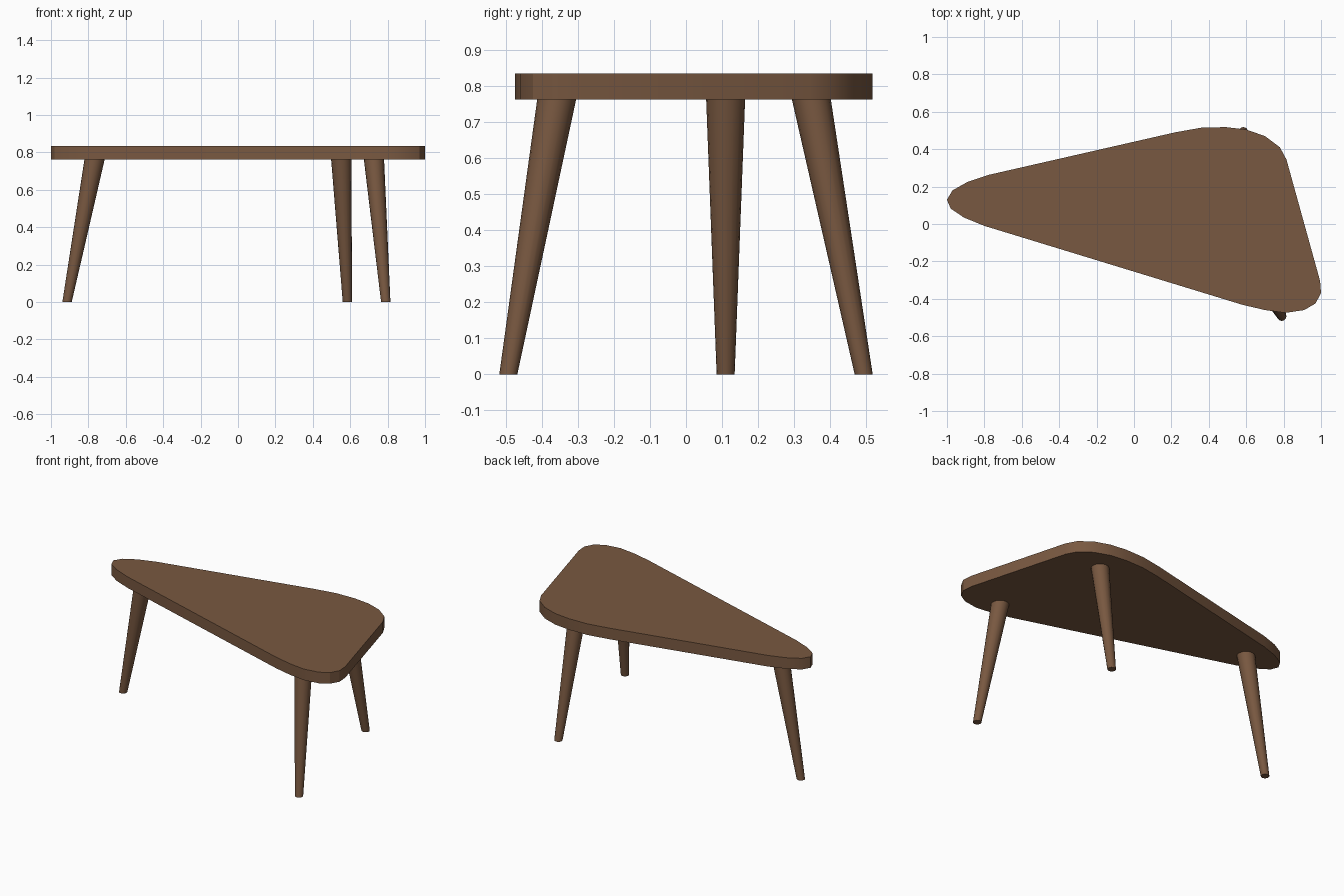
import bpy, bmesh, math

if "Cube" in bpy.data.objects:
    bpy.data.objects.remove(bpy.data.objects["Cube"])

wood = bpy.data.materials.new("walnut")
wood.diffuse_color = (0.19, 0.098, 0.052, 1)
wood.use_nodes = True
wood.node_tree.nodes["Principled BSDF"].inputs["Base Color"].default_value = wood.diffuse_color

TOP_LOW, TOP_HIGH = 0.762, 0.835


def make_object(name, bm, smooth_angle):
    bmesh.ops.recalc_face_normals(bm, faces=bm.faces)
    mesh = bpy.data.meshes.new(name)
    bm.to_mesh(mesh)
    bm.free()
    mesh.materials.append(wood)
    obj = bpy.data.objects.new(name, mesh)
    bpy.context.collection.objects.link(obj)
    bpy.ops.object.select_all(action='DESELECT')
    obj.select_set(True)
    bpy.context.view_layer.objects.active = obj
    bpy.ops.object.shade_smooth_by_angle(angle=math.radians(smooth_angle))
    return obj


# Tabletop: rounded triangle outline, extruded
outline = [
    (-1.0, 0.13), (-0.98, 0.082), (-0.91, 0.035), (-0.80, -0.01),      # left tip
    (0.58, -0.432), (0.70, -0.46), (0.81, -0.475), (0.91, -0.46),      # front right corner
    (0.97, -0.425), (1.0, -0.37), (0.995, -0.305),
    (0.815, 0.345), (0.78, 0.41), (0.70, 0.47), (0.60, 0.505),         # back right corner
    (0.49, 0.518), (0.36, 0.515), (0.22, 0.49),
    (-0.78, 0.262), (-0.89, 0.225), (-0.97, 0.18),                     # back to the tip
]
bm = bmesh.new()
base = bm.faces.new([bm.verts.new((x, y, TOP_LOW)) for x, y in outline])
slab = bmesh.ops.extrude_face_region(bm, geom=[base], use_keep_orig=True)
for v in slab["geom"]:
    if isinstance(v, bmesh.types.BMVert):
        v.co.z = TOP_HIGH
make_object("tabletop", bm, 30)


# Legs: splayed tapered cones with level ends
def make_leg(name, foot, head):
    bm = bmesh.new()
    bmesh.ops.create_cone(bm, cap_ends=True, segments=16, radius1=0.025,
                          radius2=0.054, depth=TOP_LOW)
    for v in bm.verts:
        x, y = head if v.co.z > 0 else foot
        v.co.x += x
        v.co.y += y
        v.co.z += TOP_LOW / 2
    make_object(name, bm, 40)


make_leg("left_leg", (-0.914, 0.11), (-0.767, 0.11))
make_leg("front_right_leg", (0.79, -0.493), (0.727, -0.359))
make_leg("back_right_leg", (0.585, 0.493), (0.552, 0.348))
